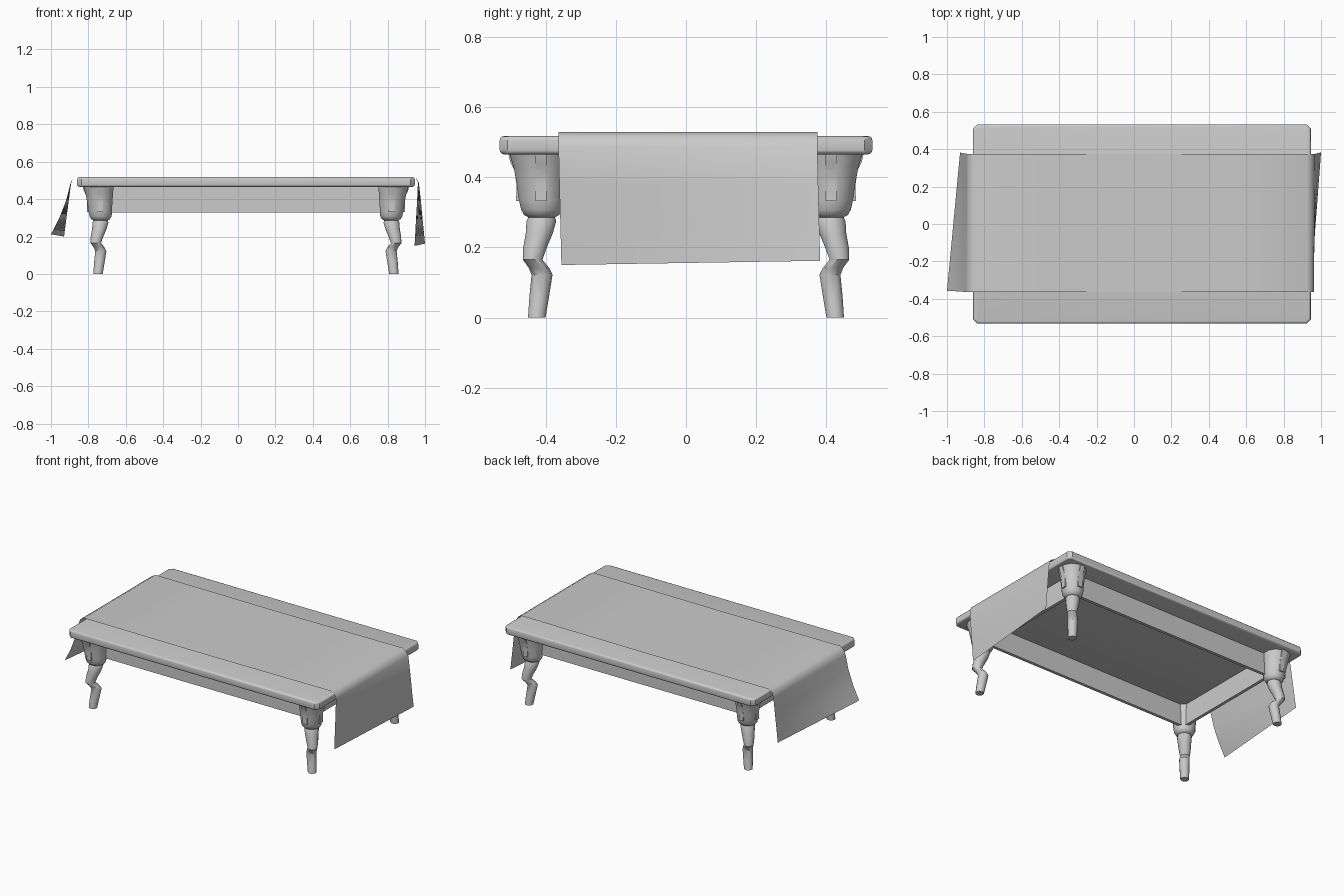
import bpy, bmesh, math

if "Cube" in bpy.data.objects:
    bpy.data.objects.remove(bpy.data.objects["Cube"])

CX = 0.0425  # table centre in x (the cloth ends reach -1 and 1)


def finish(name, bm, angle=35, recalc=True):
    if recalc:
        bmesh.ops.recalc_face_normals(bm, faces=bm.faces)
    me = bpy.data.meshes.new(name)
    bm.to_mesh(me)
    bm.free()
    ob = bpy.data.objects.new(name, me)
    bpy.context.collection.objects.link(ob)
    bpy.context.view_layer.objects.active = ob
    ob.select_set(True)
    bpy.ops.object.shade_smooth_by_angle(angle=math.radians(angle))
    ob.select_set(False)
    return ob


def box(name, x0, x1, y0, y1, z0, z1):
    bm = bmesh.new()
    bmesh.ops.create_cube(bm, size=1)
    for v in bm.verts:
        v.co = ((x0 + x1) / 2 + v.co.x * (x1 - x0),
                (y0 + y1) / 2 + v.co.y * (y1 - y0),
                (z0 + z1) / 2 + v.co.z * (z1 - z0))
    return finish(name, bm)


def loft(name, sx, sy, sections, sides=12):
    """Stack of rings; each is (height, outward position, radius)."""
    bm = bmesh.new()
    rings = []
    for z, d, r in sections:
        ring = []
        for i in range(sides):
            a = 2 * math.pi * (i + 0.5) / sides
            ring.append(bm.verts.new((CX + sx * (d + 0.365 + r * math.cos(a)),
                                      sy * (d + r * math.sin(a)), z)))
        rings.append(ring)
    for a, b in zip(rings, rings[1:]):
        for i in range(sides):
            j = (i + 1) % sides
            bm.faces.new((a[i], a[j], b[j], b[i]))
    bm.faces.new(rings[0])
    bm.faces.new(rings[-1])
    return finish(name, bm)


def bracket(name, sx, sy, along_x):
    """Thin shaped fin on an outer face of the leg head."""
    profile = [(0.42, 0.466), (0.507, 0.466), (0.502, 0.445), (0.49, 0.42),
               (0.484, 0.38), (0.485, 0.332), (0.42, 0.332)]
    bm = bmesh.new()
    loops = []
    for side in (-0.016, 0.016):
        vs = []
        for d, z in profile:
            px, py = (d, 0.414 + side) if along_x else (0.414 + side, d)
            vs.append(bm.verts.new((CX + sx * (px + 0.365), sy * py, z)))
        loops.append(vs)
        bm.faces.new(vs)
    n = len(profile)
    for i in range(n):
        j = (i + 1) % n
        bm.faces.new((loops[0][i], loops[0][j], loops[1][j], loops[1][i]))
    return finish(name, bm)


# Table top with clipped corners and rounded rims
bm = bmesh.new()
hx, hy, c = 0.9025, 0.532, 0.022
outline = [(hx - c, -hy), (hx, -hy + c), (hx, hy - c), (hx - c, hy),
           (c - hx, hy), (-hx, hy - c), (-hx, c - hy), (c - hx, -hy)]
base = bm.faces.new([bm.verts.new((CX + x, y, 0.466)) for x, y in outline])
ext = bmesh.ops.extrude_face_region(bm, geom=[base])
for v in ext["geom"]:
    if isinstance(v, bmesh.types.BMVert):
        v.co.z = 0.518
rim = [e for e in bm.edges if abs(e.verts[0].co.z - e.verts[1].co.z) < 1e-4]
bmesh.ops.bevel(bm, geom=rim, offset=0.012, segments=3, profile=0.5, affect='EDGES')
finish("table_top", bm)

# Aprons under the top
for s, side in ((-1, "front"), (1, "back")):
    box(side + "_apron", CX - 0.78, CX + 0.78, *sorted((s * 0.40, s * 0.38)), 0.328, 0.468)
for s, side in ((-1, "left"), (1, "right")):
    box(side + "_apron", *sorted((CX + s * 0.765, CX + s * 0.745)), -0.40, 0.40, 0.328, 0.468)

# Curved legs with flared heads and brackets
leg = [(0, 0.426, 0.026), (0.06, 0.419, 0.029), (0.122, 0.411, 0.031),
       (0.142, 0.420, 0.030), (0.165, 0.438, 0.029), (0.20, 0.431, 0.035),
       (0.24, 0.419, 0.040), (0.275, 0.413, 0.044), (0.29, 0.412, 0.038)]
head = [(0.284, 0.412, 0.036), (0.293, 0.412, 0.052), (0.308, 0.412, 0.061),
        (0.335, 0.414, 0.065), (0.38, 0.416, 0.069), (0.43, 0.419, 0.076),
        (0.467, 0.423, 0.083)]
for sx, nx in ((-1, "left"), (1, "right")):
    for sy, ny in ((-1, "front"), (1, "back")):
        tag = ny + "_" + nx
        loft(tag + "_leg", sx, sy, leg)
        loft(tag + "_leg_head", sx, sy, head)
        bracket(tag + "_side_bracket", sx, sy, True)
        bracket(tag + "_face_bracket", sx, sy, False)

# Cloth runner: profile blended from its front edge to its back edge
front = [(-1.0, 0.212), (-0.955, 0.30), (-0.92, 0.39), (-0.897, 0.48), (-0.884, 0.513),
         (-0.855, 0.528), (-0.5, 0.527), (0.0, 0.525), (0.5, 0.527), (0.925, 0.529),
         (0.95, 0.516), (0.962, 0.487), (0.957, 0.38), (0.95, 0.26), (0.944, 0.15)]
back = [(-0.93, 0.20), (-0.917, 0.30), (-0.905, 0.39), (-0.893, 0.48), (-0.884, 0.513),
        (-0.855, 0.528), (-0.5, 0.527), (0.0, 0.525), (0.5, 0.527), (0.925, 0.529),
        (0.95, 0.516), (0.967, 0.487), (0.979, 0.38), (0.99, 0.26), (1.0, 0.162)]
bm = bmesh.new()
N = 12
rows = []
for k in range(N + 1):
    t = k / N
    rows.append([])
    for (xa, za), (xb, zb) in zip(front, back):
        z = za + (zb - za) * t
        y = -0.364 + 0.739 * t + 0.025 * max(0, 0.48 - z)
        rows[-1].append(bm.verts.new((xa + (xb - xa) * t, y, z)))
for a, b in zip(rows, rows[1:]):
    for i in range(len(a) - 1):
        bm.faces.new((a[i], a[i + 1], b[i + 1], b[i]))
finish("table_runner", bm, 60, recalc=False)
